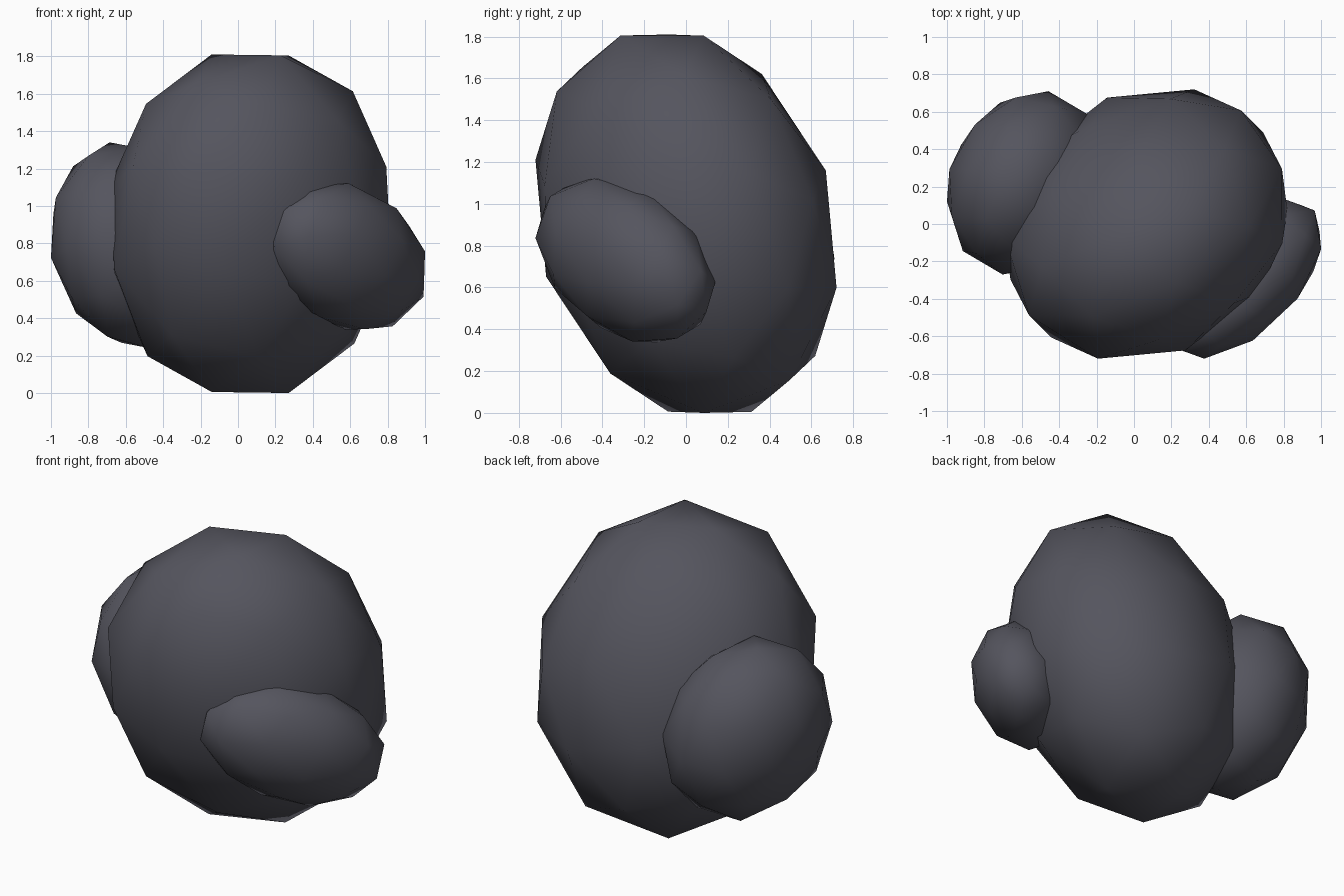
import bpy, bmesh, math
from mathutils import Matrix, Vector

if "Cube" in bpy.data.objects:
    bpy.data.objects.remove(bpy.data.objects["Cube"])

grey = bpy.data.materials.new("dark grey")
grey.diffuse_color = (0.09, 0.09, 0.112, 1)
grey.use_nodes = True
grey.node_tree.nodes["Principled BSDF"].inputs["Base Color"].default_value = grey.diffuse_color


def turn(tilt, toward, spin):
    """Spin the ball's facets, then tip its pole toward a compass angle (degrees)."""
    a = math.radians(toward + 90)
    return Matrix.Rotation(math.radians(tilt), 3, Vector((math.cos(a), math.sin(a), 0))) @ \
        Matrix.Rotation(math.radians(spin), 3, 'Z')


def lump(name, low, high, size, lean, facets):
    """Low-poly ball stretched by size, leaned (xy, xz, yz), fitted to its bounds."""
    xy, xz, yz = lean
    stretch = Matrix(((size[0], xy, xz), (xy, size[1], yz), (xz, yz, size[2])))
    bm = bmesh.new()
    bmesh.ops.create_icosphere(bm, subdivisions=2, radius=1)
    for v in bm.verts:
        v.co = stretch @ turn(*facets) @ v.co
    for axis in range(3):
        reach = max(v.co[axis] for v in bm.verts)
        mid = (low[axis] + high[axis]) / 2
        half = (high[axis] - low[axis]) / 2
        for v in bm.verts:
            v.co[axis] = mid + v.co[axis] * half / reach
    for f in bm.faces:
        f.smooth = True
    mesh = bpy.data.meshes.new(name)
    bm.to_mesh(mesh)
    bm.free()
    mesh.materials.append(grey)
    obj = bpy.data.objects.new(name, mesh)
    bpy.context.collection.objects.link(obj)
    return obj


# Tall main boulder
lump("main_boulder", (-0.69, -0.72, 0), (0.82, 0.72, 1.81),
     (0.77, 0.735, 0.94), (0.06, 0.02, -0.075), (17.3, 41, 55))
# Larger boulder at the back left
lump("left_boulder", (-1.0, -0.27, 0.24), (-0.16, 0.71, 1.34),
     (0.43, 0.49, 0.56), (0.035, -0.03, 0), (13, 147, 25))
# Small boulder at the front right
lump("right_boulder", (0.16, -0.72, 0.34), (1.0, 0.14, 1.12),
     (0.40, 0.41, 0.383), (0.115, -0.033, -0.064), (13, 147, 25))
